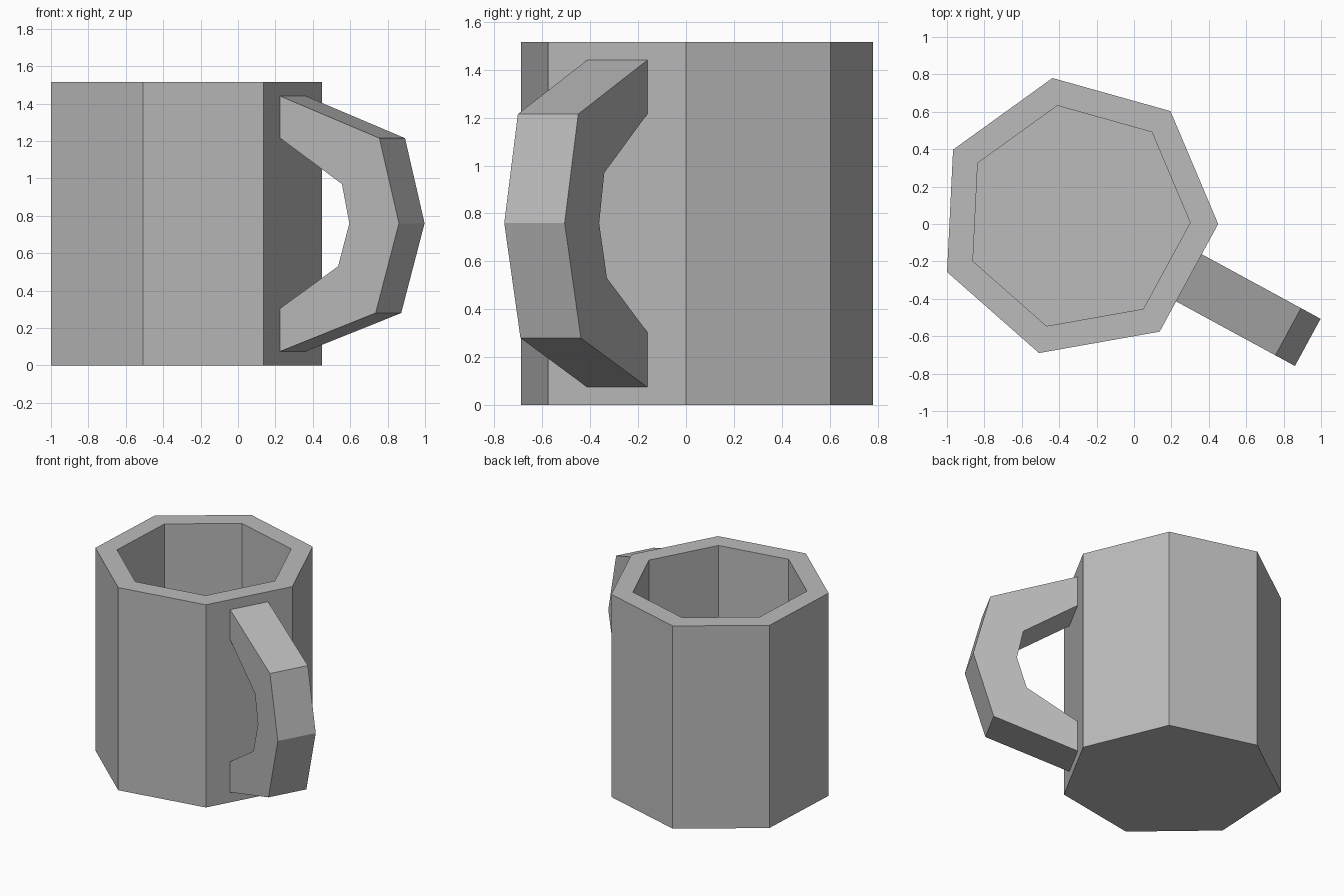
import bpy, bmesh
from math import cos, sin, pi, radians
from mathutils import Matrix

cube = bpy.data.objects.get("Cube")
if cube:
    bpy.data.objects.remove(cube, do_unlink=True)

SIDES = 7
CENTRE = (-0.304, 0.037)
TURN = radians(-2.8)            # direction of the first corner
OUTER, INNER = 0.755, 0.605
HEIGHT, FLOOR = 1.515, 0.14
APOTHEM = OUTER * cos(pi / SIDES)
HANDLE_WIDTH = 0.287

grey = bpy.data.materials.new("plain grey")
grey.use_nodes = True
colour = (0.5, 0.5, 0.5, 1)
grey.diffuse_color = colour
grey.node_tree.nodes["Principled BSDF"].inputs["Base Color"].default_value = colour


def finish(bm, name, turn):
    """Turn the mesh into a grey, flat-shaded object on the mug's axis."""
    bmesh.ops.recalc_face_normals(bm, faces=bm.faces)
    mesh = bpy.data.meshes.new(name)
    bm.to_mesh(mesh)
    bm.free()
    mesh.materials.append(grey)
    obj = bpy.data.objects.new(name, mesh)
    obj.matrix_world = Matrix.Translation((*CENTRE, 0)) @ Matrix.Rotation(turn, 4, "Z")
    bpy.context.collection.objects.link(obj)


# Cup: rings running from the base, up the outside, over the rim, down inside
bm = bmesh.new()
rings = []
for r, z in ((OUTER, 0), (OUTER, HEIGHT), (INNER, HEIGHT), (INNER, FLOOR)):
    rings.append([bm.verts.new((r * cos(2 * pi * i / SIDES), r * sin(2 * pi * i / SIDES), z))
                  for i in range(SIDES)])
for low, high in zip(rings, rings[1:]):
    for i in range(SIDES):
        j = (i + 1) % SIDES
        bm.faces.new((low[i], low[j], high[j], high[i]))
bm.faces.new(rings[0])
bm.faces.new(rings[-1])
finish(bm, "cup", TURN)

# Handle: outer and inner arcs (distance from the wall, height), bridged
outer = [(-0.01, 1.44), (0, 1.44), (0.604, 1.215), (0.723, 0.76), (0.581, 0.28), (0, 0.075), (-0.01, 0.075)]
inner = [(-0.01, 1.215), (0, 1.215), (0.376, 0.97), (0.421, 0.76), (0.353, 0.53), (0, 0.305), (-0.01, 0.305)]
bm = bmesh.new()
sections = []
for a, b in zip(outer, inner):
    sections.append([bm.verts.new((APOTHEM + d, side * HANDLE_WIDTH / 2, z))
                     for (d, z), side in ((a, -1), (a, 1), (b, 1), (b, -1))])
for s, t in zip(sections, sections[1:]):
    for i in range(4):
        j = (i + 1) % 4
        bm.faces.new((s[i], s[j], t[j], t[i]))
bm.faces.new(sections[0])
bm.faces.new(sections[-1])
finish(bm, "handle", TURN - pi / SIDES)
